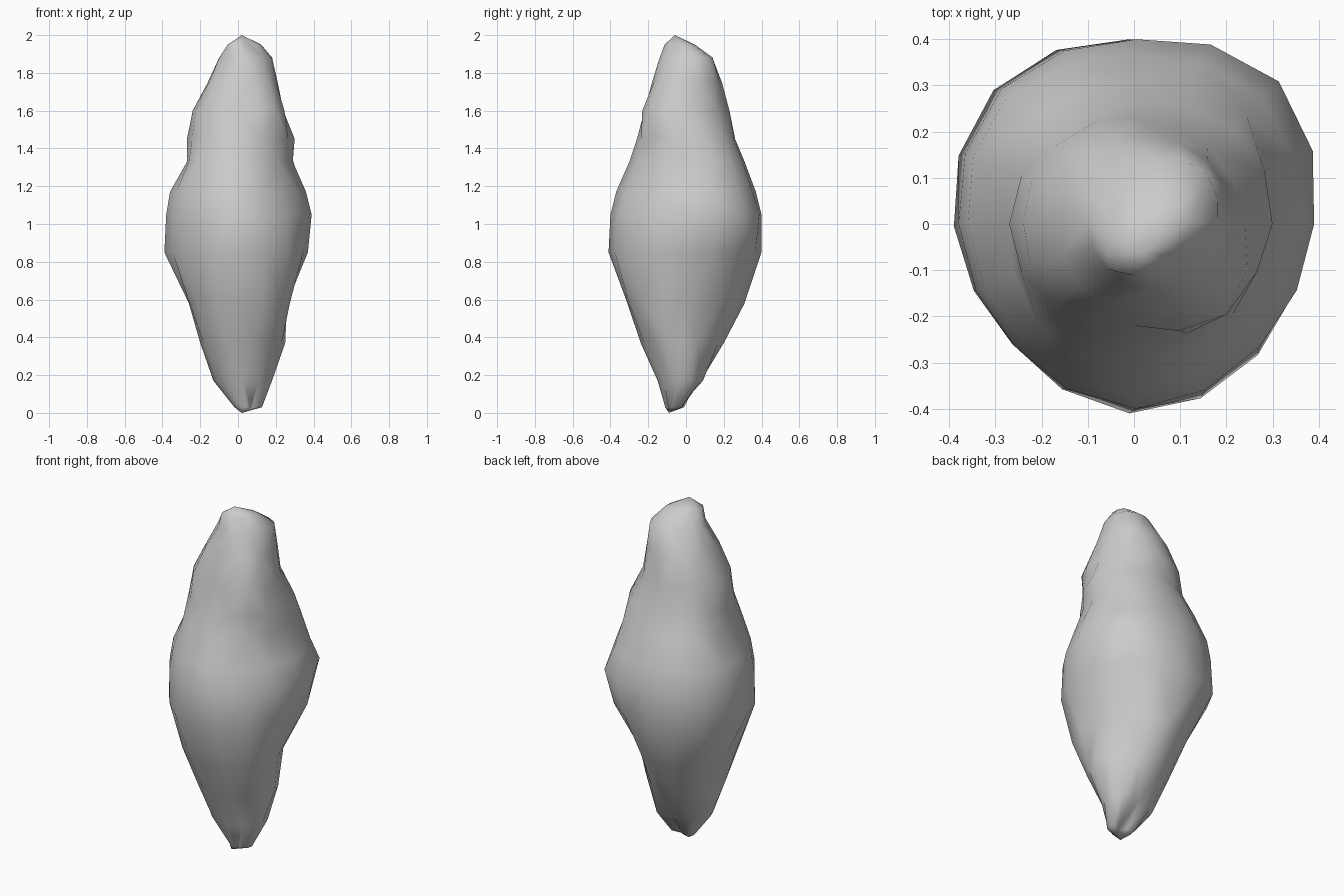
import bpy
import bmesh
import math
from mathutils import Vector

default_cube = bpy.data.objects.get("Cube")
if default_cube:
    bpy.data.objects.remove(default_cube, do_unlink=True)

# Ring heights and ridge profiles, in hundredths of a unit.
# Each ridge lists how far the rock reaches from the axis at every height.
HEIGHTS = (3, 17, 37, 58, 85, 105, 117, 133, 145, 160, 175, 188, 195)
RIDGES = {
    "left":        (12, 18, 25, 26, 37, 39, 36, 29, 30, 24, 21, 18, 12),
    "back_left":   (6, 15, 20, 25, 39, 44, 39, 34, 30, 23, 21, 19, 10),
    "back":        (-5, 8, 20, 31, 40, 40, 37, 31, 26, 23, 19, 14, 4),
    "back_right":  (0, 9, 19, 29, 42, 41, 39, 32, 26, 24, 18, 9, 3),
    "right":       (0, 13, 20, 26, 39, 38, 36, 27, 27, 24, 16, 10, 5),
    "front_right": (5, 14, 22, 30, 37, 37, 35, 30, 26, 24, 18, 11, 10),
    "front":       (11, 15, 24, 31, 41, 40, 37, 30, 26, 22, 18, 14, 10),
    "front_left":  (10, 16, 25, 33, 39, 38, 33, 29, 27, 28, 21, 16, 10),
}
BOTTOM_TIP = Vector((0.02, -0.09, 0))
TOP_TIP = Vector((0.02, -0.06, 2))
SEGMENTS = 2 * len(RIDGES)


def make_material(name, value):
    material = bpy.data.materials.new(name)
    material.use_nodes = True
    colour = (value, value, value, 1)
    material.diffuse_color = colour
    shader = material.node_tree.nodes["Principled BSDF"]
    shader.inputs["Base Color"].default_value = colour
    shader.inputs["Roughness"].default_value = 0.9
    return material


def direction(segment):
    angle = math.tau * segment / SEGMENTS
    return Vector((math.cos(angle), math.sin(angle), 0))


def ring_points(level):
    """Rounded cross-section passing through the eight ridges at one height."""
    reach = [profile[level] / 100 for profile in RIDGES.values()]
    count = len(reach)
    half = count // 2
    quarter = count // 4
    centre = Vector(((reach[0] - reach[half]) / 2,
                     (reach[quarter] - reach[-quarter]) / 2,
                     HEIGHTS[level] / 100))
    # Measure every ridge from the local centre of the section
    radii = [max(r - centre.dot(direction(2 * i)), 0.02)
             for i, r in enumerate(reach)]
    points = []
    for i in range(count):
        before, here = radii[i - 1], radii[i]
        after, beyond = radii[(i + 1) % count], radii[(i + 2) % count]
        between = (9 * (here + after) - before - beyond) / 16
        points.append(centre + direction(2 * i) * here)
        points.append(centre + direction(2 * i + 1) * between)
    return points


def build_rock(material):
    bm = bmesh.new()
    rings = [[bm.verts.new(point) for point in ring_points(level)]
             for level in range(len(HEIGHTS))]
    bottom = bm.verts.new(BOTTOM_TIP)
    top = bm.verts.new(TOP_TIP)

    # Sides, with alternating diagonals for an irregular chipped surface
    for level, (lower, upper) in enumerate(zip(rings, rings[1:])):
        for i in range(SEGMENTS):
            j = (i + 1) % SEGMENTS
            a, b, c, d = lower[i], lower[j], upper[j], upper[i]
            if (i + level) % 2:
                bm.faces.new((a, b, c))
                bm.faces.new((a, c, d))
            else:
                bm.faces.new((a, b, d))
                bm.faces.new((b, c, d))

    # Pointed ends
    for i in range(SEGMENTS):
        j = (i + 1) % SEGMENTS
        bm.faces.new((bottom, rings[0][j], rings[0][i]))
        bm.faces.new((top, rings[-1][i], rings[-1][j]))

    bmesh.ops.recalc_face_normals(bm, faces=bm.faces)
    for face in bm.faces:
        face.smooth = True
    mesh = bpy.data.meshes.new("rock")
    bm.to_mesh(mesh)
    bm.free()
    mesh.materials.append(material)
    rock = bpy.data.objects.new("rock", mesh)
    bpy.context.collection.objects.link(rock)
    return rock


build_rock(make_material("stone_grey", 0.6))
